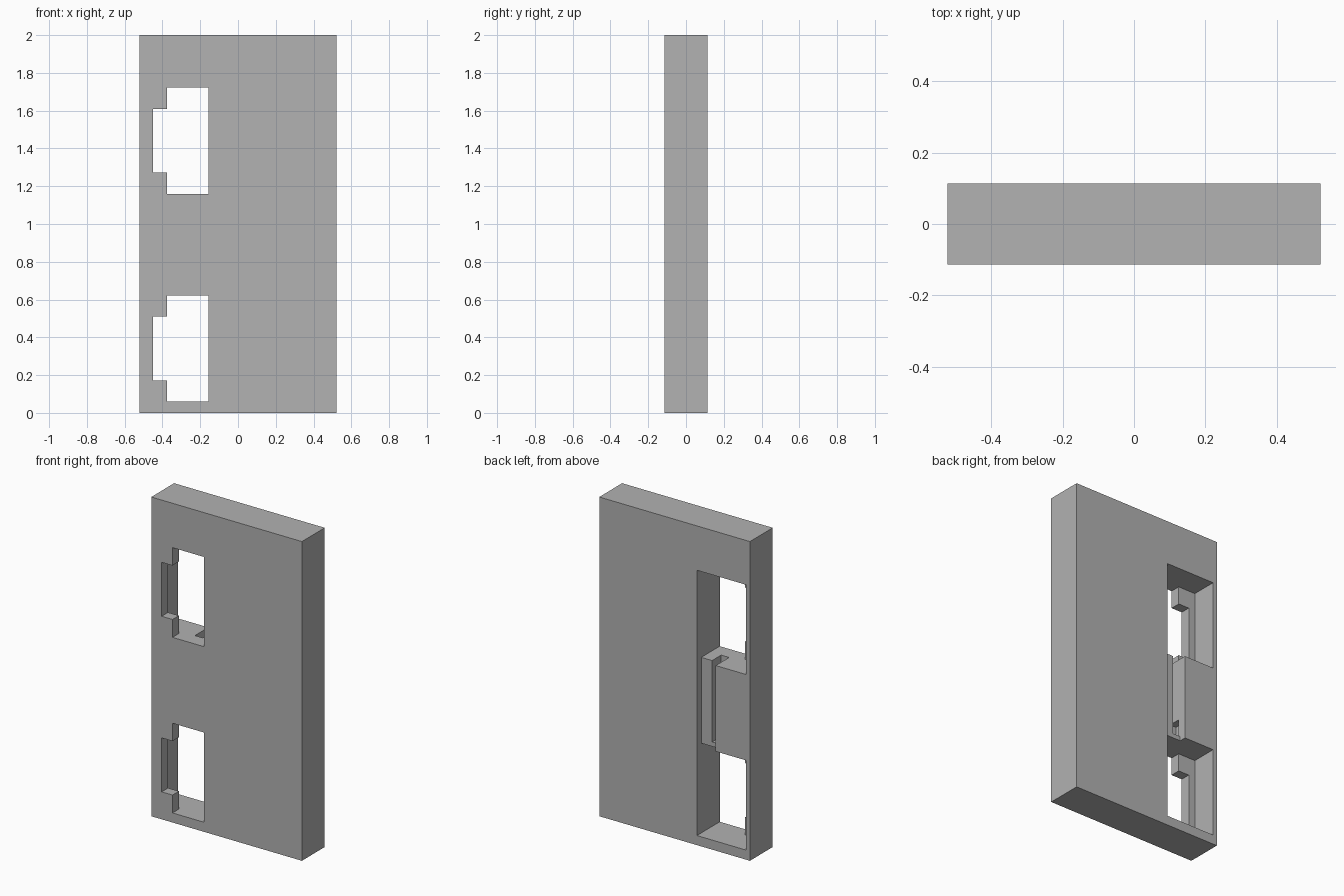
import bpy

old = bpy.data.objects.get("Cube")
if old:
    bpy.data.objects.remove(old, do_unlink=True)

grey = bpy.data.materials.new("plain grey")
grey.use_nodes = True
colour = (0.445, 0.445, 0.445, 1)
grey.diffuse_color = colour
grey.node_tree.nodes["Principled BSDF"].inputs["Base Color"].default_value = colour


def box(name, x, y, z):
    """Box spanning the given (low, high) range on each axis."""
    bpy.ops.mesh.primitive_cube_add(size=1)
    ob = bpy.context.object
    ob.name = name
    for v in ob.data.vertices:
        v.co = [r[1] if c > 0 else r[0] for c, r in zip(v.co, (x, y, z))]
    ob.data.materials.append(grey)
    return ob


def carve(name, x, y, z):
    """Cut a box-shaped space out of the panel."""
    cutter = box(name, x, y, z)
    cutter.hide_render = True
    mod = panel.modifiers.new(name, "BOOLEAN")
    mod.operation = "DIFFERENCE"
    mod.solver = "EXACT"
    mod.object = cutter
    bpy.context.view_layer.objects.active = panel
    bpy.ops.object.modifier_apply(modifier=mod.name)
    bpy.data.objects.remove(cutter, do_unlink=True)


HALF_W, HALF_D = 0.522, 0.113
INNER = -0.155          # edge shared by the openings and the rear recess
OUT = 0.3               # overshoot beyond the panel faces
PLATE = -0.05           # rear of the thin front wall

panel = box("panel", (-HALF_W, HALF_W), (-HALF_D, HALF_D), (0, 2))

# Two openings: deep rear pocket, front window and its side notch
for base in (0.06, 1.16):
    top = base + 0.562
    carve("rear_pocket", (-0.495, INNER), (PLATE, OUT), (base, top))
    carve("window", (-0.375, INNER), (-OUT, 0), (base, top))
    carve("window_notch", (-0.45, -0.3), (-OUT, 0), (base + 0.112, base + 0.45))

# Shallow channel joining the pockets, with a deep slot beside its lip
carve("channel", (-0.285, INNER), (0.07, OUT), (0.5, 1.3))
carve("slot", (-0.285, -0.23), (-0.02, OUT), (0.65, 1.3))

# Small catch recess in the side of the slot
carve("catch_recess", (-0.33, -0.25), (-0.02, 0.057), (0.65, 0.766))
